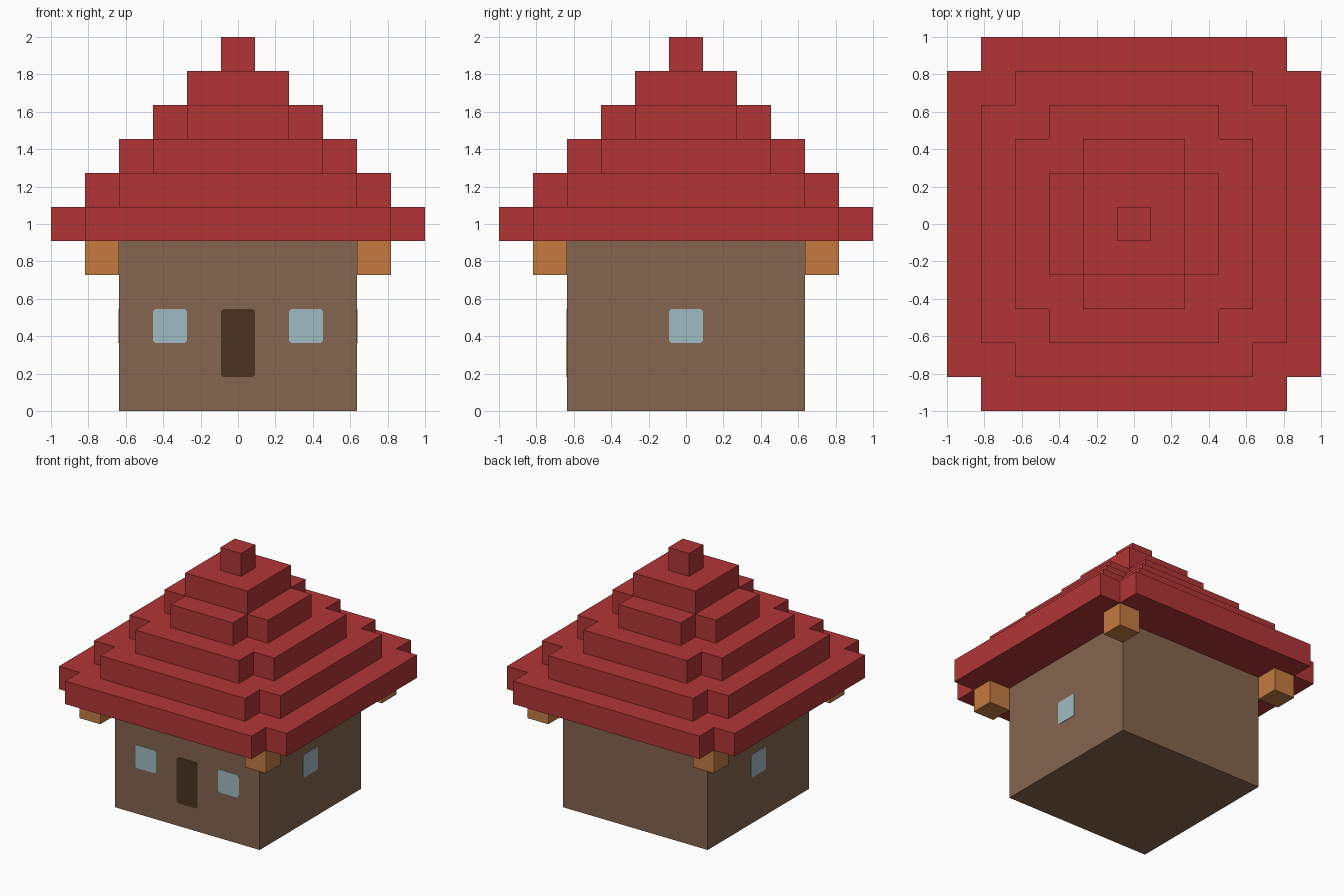
import bpy
import bmesh
import math
from mathutils import Matrix

cube = bpy.data.objects.get("Cube")
if cube:
    bpy.data.objects.remove(cube, do_unlink=True)

U = 2 / 11            # one block of the stepped design
WALL = 3.5 * U        # half width of the house
EAVES = 5 * U         # height where the roof begins


def to_linear(c):
    c /= 255
    return c / 12.92 if c <= 0.04045 else ((c + 0.055) / 1.055) ** 2.4


def material(name, rgb):
    mat = bpy.data.materials.new(name)
    mat.use_nodes = True
    colour = [to_linear(c) for c in rgb] + [1]
    mat.diffuse_color = colour
    mat.node_tree.nodes["Principled BSDF"].inputs["Base Color"].default_value = colour
    return mat


def prism(name, outline, z, height, mat, matrix=None):
    """Extrude a flat outline upwards, then optionally turn it into place."""
    bm = bmesh.new()
    face = bm.faces.new([bm.verts.new((x, y, z)) for x, y in outline])
    top = bmesh.ops.extrude_face_region(bm, geom=[face])["geom"]
    moved = [v for v in top if isinstance(v, bmesh.types.BMVert)]
    bmesh.ops.translate(bm, verts=moved, vec=(0, 0, height))
    if matrix:
        bm.transform(matrix)
    bmesh.ops.recalc_face_normals(bm, faces=bm.faces)
    mesh = bpy.data.meshes.new(name)
    bm.to_mesh(mesh)
    bm.free()
    mesh.materials.append(mat)
    obj = bpy.data.objects.new(name, mesh)
    bpy.context.collection.objects.link(obj)
    return obj


def square(half, cx=0, cy=0):
    return [(cx + sx * half, cy + sy * half)
            for sx, sy in ((-1, -1), (1, -1), (1, 1), (-1, 1))]


def notched_square(half, notch):
    """Square with one block missing from each corner."""
    i = half - notch
    corner = [(half, i), (i, i), (i, half)]
    points = []
    for _ in range(4):
        points += corner
        corner = [(-y, x) for x, y in corner]
    return points


def rounded_rect(cx, cy, w, h, r=0.018, steps=4):
    points = []
    for q, (sx, sy) in enumerate(((1, 1), (-1, 1), (-1, -1), (1, -1))):
        for s in range(steps + 1):
            a = math.pi / 2 * (q + s / steps)
            points.append((cx + sx * (w / 2 - r) + r * math.cos(a),
                           cy + sy * (h / 2 - r) + r * math.sin(a)))
    return points


def wall_plate(name, across, z, w, h, mat, turn=0):
    """Thin plate on a wall; turn 0 is the front, +90 degrees is the +x side."""
    place = Matrix.Rotation(math.radians(turn), 4, "Z") @ Matrix.Rotation(math.pi / 2, 4, "X")
    prism(name, rounded_rect(across, z, w, h), WALL - 0.002, 0.005, mat, place)


red = material("roof red", (178, 53, 53))
brown = material("wall brown", (133, 101, 78))
orange = material("bracket orange", (196, 122, 64))
blue = material("window pale blue", (160, 187, 196))
dark = material("door dark brown", (72, 51, 34))

# Walls
prism("walls", square(WALL), 0, EAVES, brown)

# Brackets under the four roof corners
for side, sx in (("right", -1), ("left", 1)):
    for end, sy in (("front", -1), ("back", 1)):
        prism(f"{end}_{side}_bracket", square(U / 2, sx * 4 * U, sy * 4 * U),
              EAVES - U, U, orange)

# Stepped roof: four notched tiers, then a square tier and the peak
for tier in range(6):
    half = (5.5 - tier) * U
    outline = notched_square(half, U) if tier < 4 else square(half)
    name = "roof_peak" if tier == 5 else f"roof_tier_{tier + 1}"
    prism(name, outline, EAVES + tier * U, U, red)

# Door and windows
wall_plate("door", 0, 2 * U, U, 2 * U, dark)
wall_plate("front_right_window", -2 * U, 2.5 * U, U, U, blue)
wall_plate("front_left_window", 2 * U, 2.5 * U, U, U, blue)
wall_plate("left_window", 0, 2.5 * U, U, U, blue, 90)
wall_plate("right_window", 0, 2.5 * U, U, U, blue, -90)
